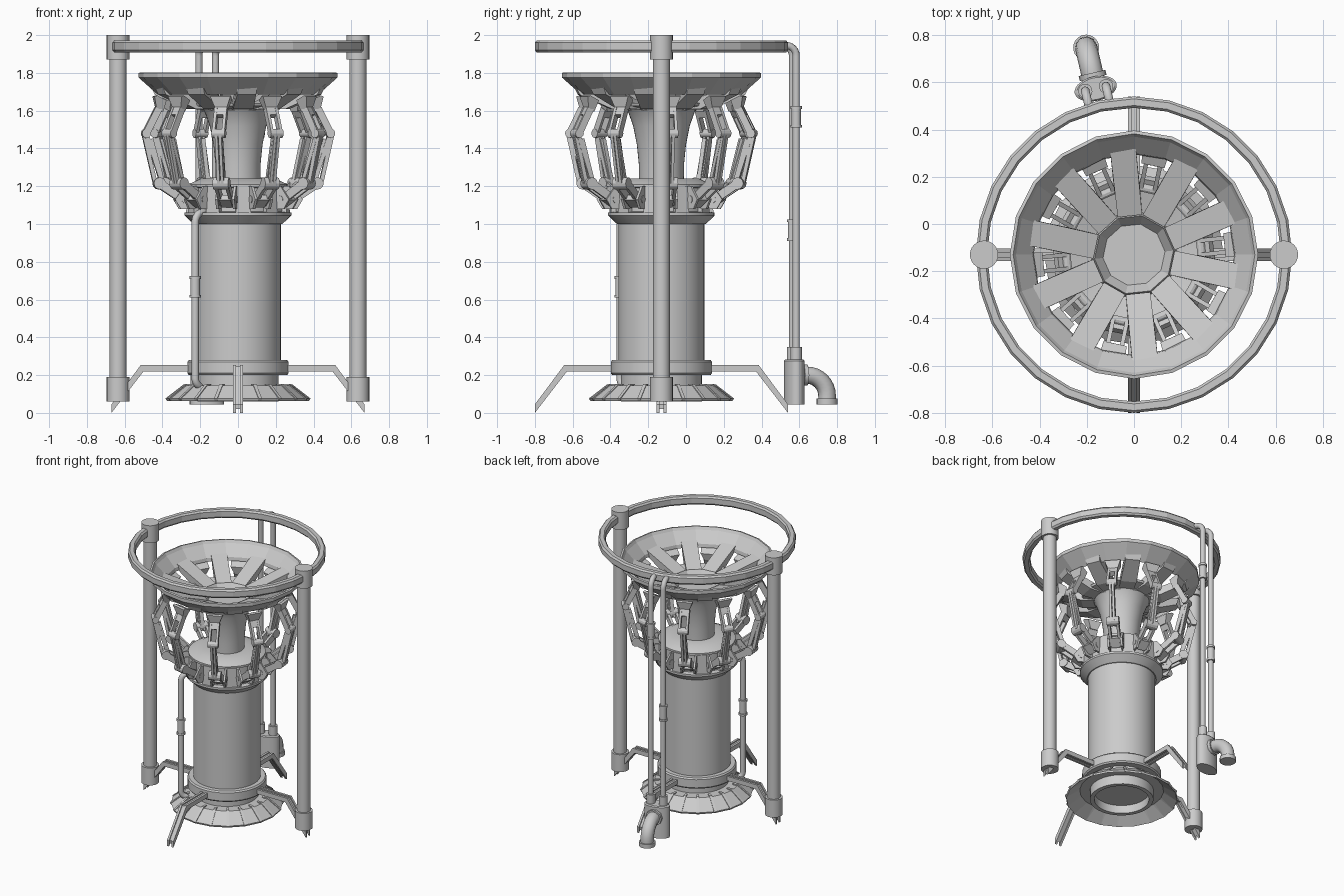
import bpy, bmesh, math
from math import sin, cos, pi, radians
from mathutils import Vector

if "Cube" in bpy.data.objects:
    bpy.data.objects.remove(bpy.data.objects["Cube"])

AXIS_Y = -0.13      # the main axis sits forward of the origin


def finish(name, bm, turn=0.0):
    bmesh.ops.remove_doubles(bm, verts=bm.verts, dist=1e-5)
    bmesh.ops.recalc_face_normals(bm, faces=bm.faces)
    me = bpy.data.meshes.new(name)
    bm.to_mesh(me)
    bm.free()
    return place(name, me, turn)


def place(name, data, turn=0.0):
    ob = bpy.data.objects.new(name, data)
    bpy.context.collection.objects.link(ob)
    ob.location.y = AXIS_Y
    ob.rotation_euler.z = radians(turn)
    return ob


def lathe(bm, pts, n=32, closed=True, x=0.0, y=0.0, sy=1.0, phase=0.0):
    """Spin (r, z) points around a vertical line at x, y."""
    rings = []
    for i in range(n):
        a = 2 * pi * i / n + phase
        rings.append([bm.verts.new((x + r * cos(a), y + r * sin(a) * sy, z)) for r, z in pts])
    m = len(pts)
    for i in range(n):
        a, b = rings[i], rings[(i + 1) % n]
        for j in range(m if closed else m - 1):
            k = (j + 1) % m
            f = [a[j]] + ([b[j]] if pts[j][0] > 0 else [])
            f += ([b[k]] if pts[k][0] > 0 else []) + [a[k]]
            if len(f) > 2:
                bm.faces.new(f)


def cyl(bm, r, z0, z1, n=24, **kw):
    lathe(bm, [(0, z0), (r, z0), (r, z1), (0, z1)], n, False, **kw)


def prism(bm, pts, half, off=0.0):
    """Extrude an (r, z) outline sideways; half may vary per point."""
    hs = half if isinstance(half, list) else [half] * len(pts)
    a = [bm.verts.new((r, off - h, z)) for (r, z), h in zip(pts, hs)]
    b = [bm.verts.new((r, off + h, z)) for (r, z), h in zip(pts, hs)]
    bm.faces.new(a)
    bm.faces.new(b[::-1])
    for i in range(len(pts)):
        j = (i + 1) % len(pts)
        bm.faces.new((a[i], b[i], b[j], a[j]))


def bar(bm, p, q, thick, half, off=0.0):
    d = Vector((q[0] - p[0], q[1] - p[1])).normalized() * thick / 2
    n = (-d.y, d.x)
    prism(bm, [(p[0] + n[0], p[1] + n[1]), (q[0] + n[0], q[1] + n[1]),
               (q[0] - n[0], q[1] - n[1]), (p[0] - n[0], p[1] - n[1])], half, off)


def pin(bm, c, r, half, n=12):
    prism(bm, [(c[0] + r * cos(2 * pi * i / n), c[1] + r * sin(2 * pi * i / n))
               for i in range(n)], half)


def tube(name, pts, r, turn=0.0):
    cu = bpy.data.curves.new(name, 'CURVE')
    cu.dimensions = '3D'
    cu.bevel_depth = r
    cu.bevel_resolution = 3
    cu.use_fill_caps = True
    sp = cu.splines.new('POLY')
    sp.points.add(len(pts) - 1)
    for p, co in zip(sp.points, pts):
        p.co = (*co, 1)
    return place(name, cu, turn)


def arc(cx, cz, rad, a0, a1, y=0.0, n=6):
    return [(cx + rad * cos(radians(a0 + (a1 - a0) * i / n)), y,
             cz + rad * sin(radians(a0 + (a1 - a0) * i / n))) for i in range(n + 1)]


# Main barrel with lower foot tube, hollow underneath
bm = bmesh.new()
lathe(bm, [(0, 0.12), (0.185, 0.12), (0.185, 0.06), (0.215, 0.06), (0.215, 0.2), (0.228, 0.2),
           (0.228, 1.02), (0, 1.02)], 40, False)
finish("barrel", bm)

# Clamp band carrying the legs
bm = bmesh.new()
lathe(bm, [(0.22, 0.2), (0.26, 0.2), (0.268, 0.21), (0.268, 0.27), (0.26, 0.28), (0.22, 0.28)], 32)
finish("leg_band", bm)

# Base skirt with raised slats
bm = bmesh.new()
lathe(bm, [(0.21, 0.13), (0.285, 0.13), (0.375, 0.062), (0.38, 0.075), (0.29, 0.145), (0.21, 0.145)], 20)
finish("skirt", bm)
bm = bmesh.new()
prism(bm, [(0.27, 0.14), (0.375, 0.062), (0.385, 0.076), (0.285, 0.153), (0.25, 0.153)], 0.009)
slat = finish("skirt_slat", bm)
for i in range(1, 20):
    place("skirt_slat", slat.data, i * 18)

# Four bent legs, a recessed web between two rails
bm = bmesh.new()
leg = [(0.25, 0.22), (0.5, 0.22), (0.67, 0.0), (0.67, 0.045), (0.515, 0.253), (0.25, 0.253)]
for s in (-1, 1):
    prism(bm, leg, 0.008, s * 0.018)
prism(bm, [(0.25, 0.227), (0.505, 0.227), (0.66, 0.02), (0.66, 0.045), (0.512, 0.245), (0.25, 0.245)], 0.011)
leg_ob = finish("leg", bm)
for a in (90, 180, 270):
    place("leg", leg_ob.data, a)

# Side posts with sleeves
for s, side in ((-1, "left"), (1, "right")):
    bm = bmesh.new()
    cyl(bm, 0.045, 0.08, 1.95, x=s * 0.635)
    cyl(bm, 0.06, 0.06, 0.19, x=s * 0.635)
    cyl(bm, 0.06, 1.87, 2.0, x=s * 0.635)
    finish(side + "_post", bm)

# Top hoop
bm = bmesh.new()
lathe(bm, [(0.622, 1.92), (0.632, 1.908), (0.66, 1.908), (0.67, 1.92), (0.67, 1.96),
           (0.66, 1.972), (0.632, 1.972), (0.622, 1.96)], 28)
finish("top_hoop", bm)

# Upper collar: flare, drum and domed lid
bm = bmesh.new()
lathe(bm, [(0.22, 1.0), (0.235, 1.0), (0.282, 1.045), (0.282, 1.06), (0.25, 1.065), (0.25, 1.19),
           (0.262, 1.195), (0.262, 1.21), (0.2, 1.24), (0.1, 1.24)], 40)
finish("collar", bm)
bm = bmesh.new()
prism(bm, [(0.23, 1.06), (0.272, 1.06), (0.268, 1.2), (0.23, 1.2)], 0.04)
panel = finish("collar_panel", bm, 24)
for i in range(1, 10):
    place("collar_panel", panel.data, 24 + i * 36)

# Flared horn under the bowl, recessed inside
bm = bmesh.new()
lathe(bm, [(0, 1.22), (0.118, 1.22), (0.12, 1.32), (0.13, 1.42), (0.15, 1.52), (0.175, 1.59), (0.19, 1.61),
           (0.265, 1.625), (0.27, 1.64), (0.168, 1.61)], 40, False)
finish("horn", bm)
bm = bmesh.new()
lathe(bm, [(0.19, 1.6), (0.168, 1.64), (0.132, 1.59), (0, 1.59)], 10, False, phase=radians(6))
finish("horn_mouth", bm)

# Bowl rim and spokes
bm = bmesh.new()
lathe(bm, [(0.425, 1.685), (0.515, 1.765), (0.526, 1.775), (0.526, 1.8), (0.512, 1.803),
           (0.5, 1.783), (0.43, 1.71)], 20)
finish("bowl_rim", bm)
bm = bmesh.new()
prism(bm, [(0.165, 1.605), (0.27, 1.61), (0.44, 1.685), (0.465, 1.735), (0.165, 1.64)],
      [0.05, 0.055, 0.05, 0.055, 0.052])
spoke = finish("bowl_spoke", bm, 24)
for i in range(1, 10):
    place("bowl_spoke", spoke.data, 24 + i * 36)

# Ten jointed arms
bm = bmesh.new()
low, knee, top = (0.285, 1.13), (0.42, 1.215), (0.49, 1.48)
for s in (-1, 1):
    prism(bm, [(0.24, 1.08), (0.31, 1.08), (0.34, 1.13), (0.29, 1.2), (0.24, 1.2)], 0.007, s * 0.045)
    bar(bm, (0.27, 1.115), knee, 0.045, 0.009, s * 0.03)
    bar(bm, (0.395, 1.19), top, 0.022, 0.007, s * 0.012)
    bar(bm, (0.44, 1.21), (0.5, 1.47), 0.022, 0.008, s * 0.01)
    bar(bm, top, (0.425, 1.61), 0.038, 0.008, s * 0.026)
bar(bm, (0.27, 1.10), (0.33, 1.14), 0.03, 0.03)
bar(bm, (0.405, 1.23), (0.465, 1.45), 0.026, 0.012)
bar(bm, (0.445, 1.57), (0.42, 1.615), 0.036, 0.03)
pin(bm, knee, 0.032, 0.042)
pin(bm, top, 0.024, 0.036)
pin(bm, low, 0.02, 0.055)
prism(bm, [(0.40, 1.595), (0.435, 1.605), (0.45, 1.675), (0.435, 1.68), (0.385, 1.655)],
      [0.025, 0.028, 0.055, 0.055, 0.05])
arm = finish("arm", bm, 6)
for i in range(1, 10):
    place("arm", arm.data, 6 + i * 36)

# Front-left feed pipe
R = 0.315
tube("feed_pipe", [(0.25, 0, 0.11)] + arc(R - 0.045, 0.185, 0.045, -70, 0)
     + arc(R - 0.05, 1.01, 0.05, 0, 90) + [(0.22, 0, 1.06)], 0.02, 224)
bm = bmesh.new()
cyl(bm, 0.025, 0.62, 0.72, 16, x=R)
for z in (0.61, 0.71):
    cyl(bm, 0.03, z, z + 0.015, 16, x=R)
finish("feed_pipe_coupling", bm, 224)

# Rear twin pipes, rising to the hoop
T, RP = 103, 0.722
for s, zc, side in ((-1, 1.52, "right"), (1, 0.92, "left")):
    y = s * 0.045
    tube("rear_pipe_" + side, [(RP, y, 0.25)] + arc(RP - 0.055, 1.89, 0.055, 0, 90, y)
         + [(0.645, y, 1.945)], 0.019, T)
    bm = bmesh.new()
    cyl(bm, 0.025, zc, zc + 0.1, 16, x=RP, y=y)
    for z in (zc - 0.01, zc + 0.09):
        cyl(bm, 0.03, z, z + 0.015, 16, x=RP, y=y)
    cyl(bm, 0.03, 0.27, 0.35, 16, x=RP, y=y)
    finish("rear_pipe_fittings_" + side, bm, T)

# Oval manifold and drain elbow
bm = bmesh.new()
lathe(bm, [(0, 0.045), (0.052, 0.045), (0.052, 0.275), (0.046, 0.282), (0, 0.282)], 28, False,
      x=RP, sy=1.75)
finish("manifold", bm, T)
tube("drain_elbow", [(0.72, 0, 0.2)] + arc(0.79, 0.09, 0.11, 90, 0, n=8) + [(0.90, 0, 0.05)], 0.047, T)
tube("drain_flange", [(0.768, 0, 0.2), (0.79, 0, 0.2)], 0.058, T)
bm = bmesh.new()
cyl(bm, 0.055, 0.045, 0.075, 24, x=0.90)
finish("drain_lip", bm, T)

# Smooth the round parts, keep edges sharp
bpy.ops.object.select_all(action='DESELECT')
flat = ("arm", "leg", "skirt", "top_hoop", "bowl", "collar_panel", "horn_mouth")
for ob in bpy.context.scene.objects:
    if ob.type == 'MESH' and (not ob.name.startswith(flat) or ob.name == "leg_band"):
        ob.select_set(True)
        bpy.context.view_layer.objects.active = ob
bpy.ops.object.shade_smooth_by_angle(angle=radians(30))
